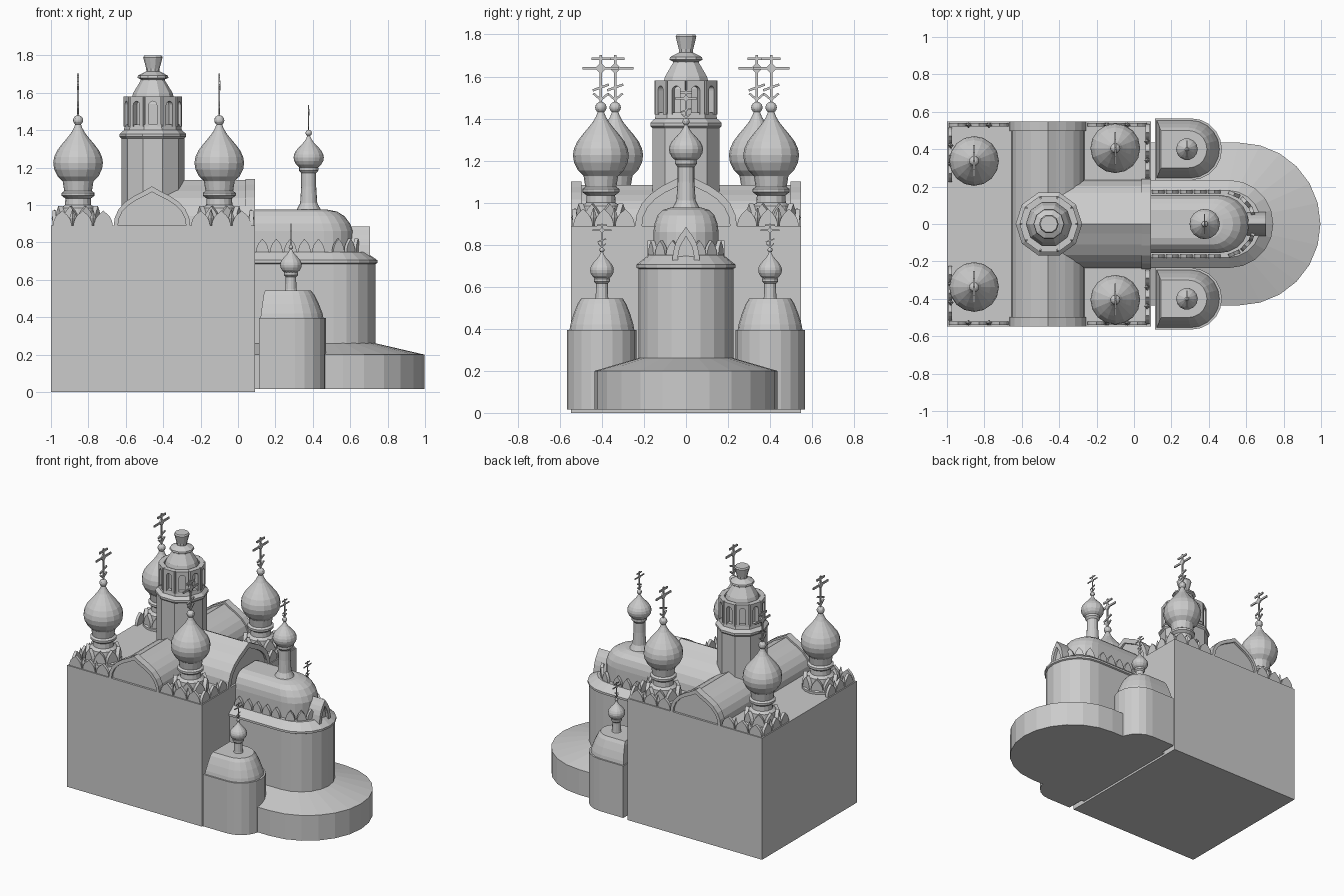
import bpy, bmesh, math
from mathutils import Matrix, Vector

if "Cube" in bpy.data.objects:
    bpy.data.objects.remove(bpy.data.objects["Cube"])

stone = bpy.data.materials.new("pale_grey_stone")
stone.diffuse_color = (0.6, 0.6, 0.6, 1)
stone.use_nodes = True
stone.node_tree.nodes["Principled BSDF"].inputs["Base Color"].default_value = stone.diffuse_color


def finish(name, bm):
    bmesh.ops.recalc_face_normals(bm, faces=bm.faces[:])
    me = bpy.data.meshes.new(name)
    bm.to_mesh(me)
    bm.free()
    me.materials.append(stone)
    ob = bpy.data.objects.new(name, me)
    bpy.context.collection.objects.link(ob)
    return ob


def loft(bm, rings):
    rows = [[bm.verts.new(p) for p in r] for r in rings]
    n = len(rows[0])
    for a, b in zip(rows, rows[1:]):
        for i in range(n):
            j = (i + 1) % n
            bm.faces.new((a[i], a[j], b[j], b[i]))
    bm.faces.new(rows[0][::-1])
    bm.faces.new(rows[-1])


def lathe(name, profile, x, y, seg=16, rot=0.0):
    bm = bmesh.new()
    loft(bm, [[(x + r * math.cos(rot + math.tau * i / seg),
                y + r * math.sin(rot + math.tau * i / seg), z) for i in range(seg)]
              for r, z in profile])
    return finish(name, bm)


def apse(name, levels, x0, cy=0.0, seg=10):
    """Flat-backed body with a half-round end; levels are (radius, arc centre x, z[, back x])."""
    bm = bmesh.new()
    rings = []
    for lv in levels:
        r, xc, z = lv[:3]
        back = lv[3] if len(lv) > 3 else x0
        ring = [(back, cy - r, z)]
        for i in range(seg + 1):
            a = -math.pi / 2 + math.pi * i / seg
            ring.append((xc + r * math.cos(a), cy + r * math.sin(a), z))
        rings.append(ring + [(back, cy + r, z)])
    loft(bm, rings)
    return finish(name, bm)


def keel(w, h, z0=0.0):
    """Ogee arch outline with a pointed top."""
    half = [(1, 0), (.97, .22), (.87, .43), (.7, .61), (.47, .76), (.22, .88), (0, 1)]
    right = [(w / 2 * a, z0 + h * b) for a, b in half]
    return right + [(-a, b) for a, b in right[-2::-1]]


def round_arch(w, h, z0=0.0):
    r = w / 2
    return [(r, z0)] + [(r * math.cos(math.pi * i / 8), z0 + h - r + r * math.sin(math.pi * i / 8))
                        for i in range(9)] + [(-r, z0)]


def prism(bm, outline, depth, pos, ang):
    """Upright plate whose outward side faces direction ang, running inward by depth."""
    out = Vector((math.cos(ang), math.sin(ang), 0))
    side = Vector((-math.sin(ang), math.cos(ang), 0))
    p = Vector(pos)
    loft(bm, [[p + side * u + Vector((0, 0, v)) - out * d for u, v in outline] for d in (0, depth)])


def frame(outer, inner):
    return outer + inner[::-1]


def box(bm, x, y, z, sx, sy, sz, tilt=0.0):
    m = Matrix.Translation((x, y, z)) @ Matrix.Rotation(tilt, 4, 'X') @ Matrix.Diagonal((sx, sy, sz, 1))
    bmesh.ops.create_cube(bm, size=1, matrix=m)


def cross(name, x, y, z, h):
    bm = bmesh.new()
    t = h * .04
    box(bm, x, y, z + h / 2, t, t * 1.3, h)
    box(bm, x, y, z + h * .92, t, h * .40, h * .06)
    box(bm, x, y, z + h * .72, t, h * .76, h * .06)
    box(bm, x, y, z + h * .32, t, h * .36, h * .05, .35)
    box(bm, x, y, z + h * .72, t * 1.2, h * .17, h * .17, math.pi / 4)
    for s in (-1, 1):
        box(bm, x, y + s * h * .08, z + h * .13, t, h * .2, h * .045, s * .7)
    finish(name, bm)


def ball(name, x, y, z, r):
    bm = bmesh.new()
    bmesh.ops.create_uvsphere(bm, u_segments=12, v_segments=8, radius=r,
                              matrix=Matrix.Translation((x, y, z)))
    finish(name, bm)


ONION = [(.60, 0), (.82, .09), (.96, .21), (1, .32), (.96, .42), (.84, .53), (.66, .63),
         (.46, .73), (.29, .82), (.17, .91), (.09, 1)]


def onion(name, x, y, z, r, h, seg=16):
    lathe(name, [(r * a, z + h * b) for a, b in ONION], x, y, seg)


# Main hall block
H = 0.548
bm = bmesh.new()
box(bm, -.455, 0, .445, 1.09, 2 * H, .89)
finish("main_hall", bm)

# Crossing keel-shaped vaults with recessed end gables
bm = bmesh.new()
prism(bm, keel(.39, .20), 2 * H - .03, (-.46, -H + .015, .885), -math.pi / 2)
finish("cross_vault", bm)
bm = bmesh.new()
prism(bm, keel(.47, .25), .53, (.075, 0, .885), 0)
finish("long_vault", bm)
bm = bmesh.new()
for s in (-1, 1):
    prism(bm, frame(keel(.41, .215), keel(.365, .185)), .05, (-.46, s * H, .885), s * math.pi / 2)
prism(bm, frame(keel(.485, .255), keel(.42, .215)), .05, (.09, 0, .885), 0)
finish("vault_gable_rims", bm)

# Ten-sided bell tower
TX = -.455
lathe("tower_shaft", [(.168, .88), (.168, 1.355), (.178, 1.365), (.178, 1.38), (.155, 1.40),
                      (.15, 1.43)], TX, 0, 10)
lathe("tower_lantern", [(.122, 1.42), (.122, 1.54), (.105, 1.60), (.065, 1.665), (.065, 1.672),
                        (.083, 1.68), (.08, 1.692), (.035, 1.715), (.036, 1.73), (.052, 1.79),
                        (.046, 1.80), (.02, 1.80)], TX, 0, 10)
bm = bmesh.new()
for k in range(10):
    a = math.radians(18 + 36 * k)
    pos = (TX + .15 * math.cos(a), .15 * math.sin(a), 1.42)
    prism(bm, frame([(.043, 0), (.043, .16), (-.043, .16), (-.043, 0)],
                    round_arch(.042, .135)), .035, pos, a)
finish("tower_arches", bm)

# Four corner domes on ringed drums
for x, y in ((-.855, .337), (-.10, .405)):
    for s in (-1, 1):
        cy = s * y
        lathe("corner_drum", [(.125, .885), (.125, .905), (.098, .93), (.092, .985), (.07, 1.0),
                              (.068, 1.035), (.088, 1.05), (.088, 1.065), (.074, 1.075),
                              (.082, 1.125), (.085, 1.135), (.07, 1.14)], x, cy, 16)
        bm = bmesh.new()
        for k in range(8):
            a = math.tau * (k + .5) / 8
            prism(bm, keel(.085, .10), .025,
                  (x + .115 * math.cos(a), cy + .115 * math.sin(a), .895), a)
        finish("drum_gables", bm)
        onion("corner_dome", x, cy, 1.125, .133, .315)
        ball("corner_ball", x, cy, 1.453, .027)
        cross("corner_cross", x, cy, 1.475, .228)

# Rows of small gables and spikes along the roof corners
bm = bmesh.new()
for s in (-1, 1):
    for x0, wall_x, wall_a, y0 in ((-.94, -.992, math.pi, .27), (-.20, .082, 0, .29)):
        for k in range(3):
            prism(bm, keel(.10, .085), .02, (x0 + .11 * k, s * (H - .008), .885), s * math.pi / 2)
            prism(bm, keel(.092, .085), .02, (wall_x, s * (y0 + .10 * k), .885), wall_a)
finish("roof_edge_gables", bm)
for s in (-1, 1):
    for x0, wall_x, y0 in ((-.885, -.98, .32), (-.145, .07, .34)):
        for k in range(2):
            for px, py in ((x0 + .11 * k, s * (H - .02)), (wall_x, s * (y0 + .10 * k))):
                lathe("roof_spike", [(.006, .885), (.016, .93), (.002, .975)], px, py, 4)

# Low wide ambulatory with sloping roof
apse("low_ambulatory", [(.435, .562, .015), (.435, .562, .20), (.22, .51, .262)], .09, seg=12)

# Central apse with cornice
apse("central_apse", [(.225, .51, .2), (.225, .51, .685), (.235, .51, .69), (.235, .51, .705),
                      (.18, .50, .75)], .085, seg=10)
apse("central_apse_roof", [(.155, .46, .73), (.155, .46, .86), (.15, .45, .90), (.135, .435, .94),
                           (.11, .42, .965), (.075, .40, .976)], .085, seg=10)

# Gables around the central apse roof
bm = bmesh.new()
for s in (-1, 1):
    for k in range(5):
        prism(bm, keel(.068, .08), .02, (.13 + .075 * k, s * .182, .74), s * math.pi / 2)
    for deg in (67, 43, 21):
        a = s * math.radians(deg)
        prism(bm, keel(.065, .08), .02, (.465 + .19 * math.cos(a), .182 * math.sin(a), .74), a)
finish("apse_gables", bm)
bm = bmesh.new()
prism(bm, frame(keel(.13, .175), keel(.08, .13)), .10, (.705, 0, .71), 0)
prism(bm, keel(.09, .14), .06, (.685, 0, .71), 0)
finish("apse_end_gable", bm)

# Central apse cupola
lathe("apse_cupola_drum", [(.075, .96), (.062, .98), (.046, 1.01), (.04, 1.10), (.04, 1.17),
                           (.052, 1.185), (.052, 1.20), (.045, 1.21)], .378, 0, 16)
onion("apse_cupola_dome", .378, 0, 1.20, .081, .17)
ball("apse_cupola_ball", .378, 0, 1.385, .017)
cross("apse_cupola_cross", .378, 0, 1.395, .14)

# Two side chapels with small cupolas
for s in (-1, 1):
    cy = s * .40
    apse("side_chapel", [(.165, .305, .015), (.165, .305, .395)], .113, cy, 10)
    apse("side_chapel_roof", [(.155, .303, .39, .12), (.15, .302, .42, .123),
                              (.135, .298, .47, .13), (.115, .293, .52, .137),
                              (.10, .29, .543, .145)], .12, cy, 10)
    lathe("side_cupola_drum", [(.035, .53), (.03, .55), (.028, .60), (.028, .615), (.038, .625),
                               (.038, .638), (.032, .645)], .283, cy, 12)
    onion("side_cupola_dome", .283, cy, .64, .058, .125, 14)
    ball("side_cupola_ball", .283, cy, .775, .012)
    cross("side_cupola_cross", .283, cy, .782, .12)
